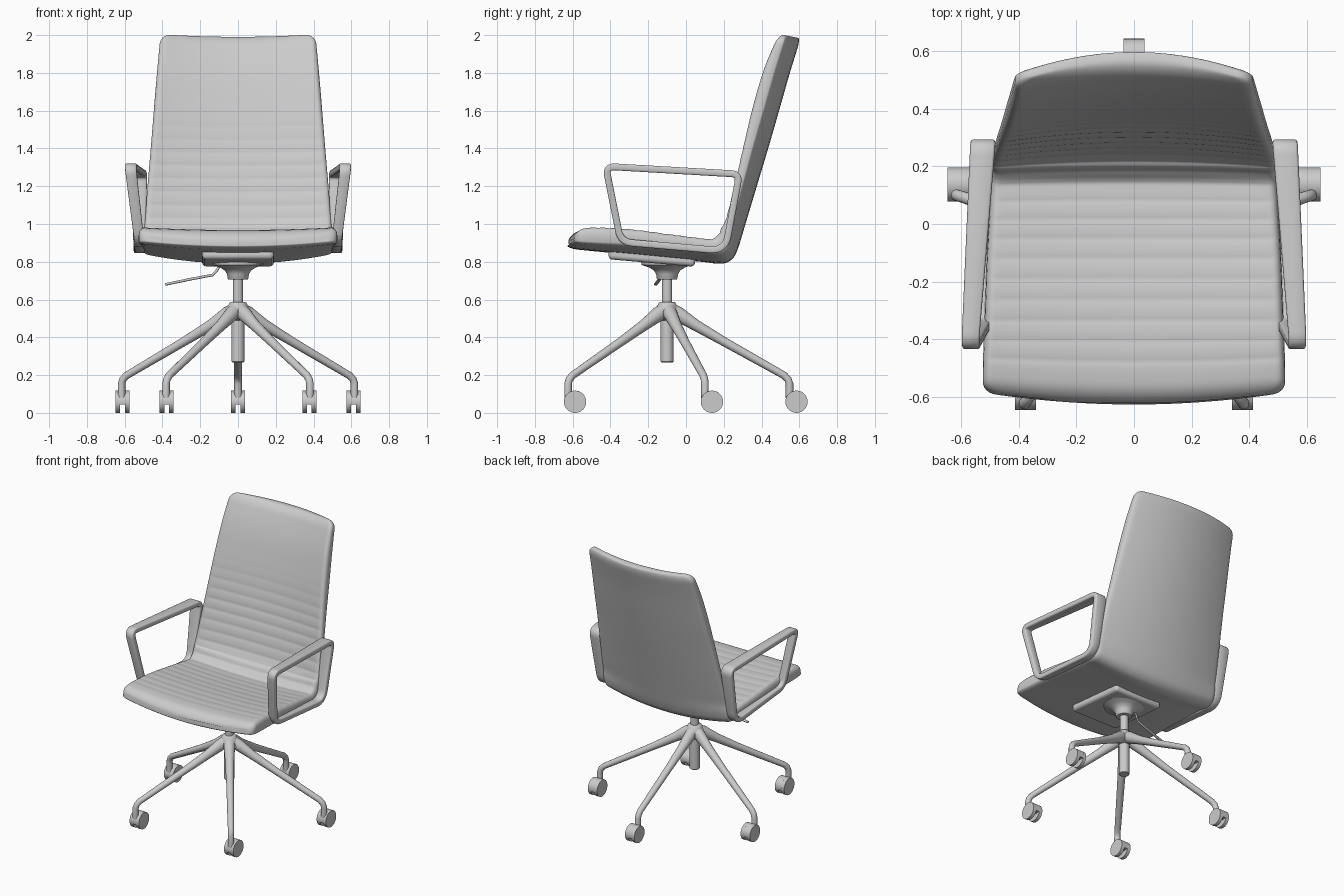
import bpy, bmesh, math
from mathutils import Vector, Matrix

if "Cube" in bpy.data.objects:
    bpy.data.objects.remove(bpy.data.objects["Cube"])

CY = -0.1  # y of the central column


def make(name, verts, faces, angle=40):
    bm = bmesh.new()
    vs = [bm.verts.new(v) for v in verts]
    for f in faces:
        bm.faces.new([vs[i] for i in f])
    bmesh.ops.recalc_face_normals(bm, faces=bm.faces)
    me = bpy.data.meshes.new(name)
    bm.to_mesh(me)
    bm.free()
    ob = bpy.data.objects.new(name, me)
    bpy.context.collection.objects.link(ob)
    bpy.ops.object.select_all(action='DESELECT')
    ob.select_set(True)
    bpy.context.view_layer.objects.active = ob
    bpy.ops.object.shade_smooth_by_angle(angle=math.radians(angle))
    return ob


def skin(name, rings, closed=False, angle=40):
    """Join equal-length rings of points into one solid."""
    n, m = len(rings[0]), len(rings)
    faces = []
    for i in range(m if closed else m - 1):
        a, b = i * n, ((i + 1) % m) * n
        faces += [(a + j, a + (j + 1) % n, b + (j + 1) % n, b + j) for j in range(n)]
    if not closed:
        faces += [tuple(range(n)), tuple(range((m - 1) * n, m * n))]
    return make(name, [p for r in rings for p in r], faces, angle)


def sweep(name, path, sizes, side, section, closed=False):
    """Sweep a section along a path; sizes = (side, normal) half sizes."""
    path, side, m = [Vector(p) for p in path], Vector(side), len(path)
    rings = []
    for i, p in enumerate(path):
        nxt = path[(i + 1) % m] if closed else path[min(i + 1, m - 1)]
        t = (nxt - path[i - 1 if closed else max(i - 1, 0)]).normalized()
        nor = t.cross(side).normalized()
        a, b = sizes[i]
        rings.append([p + side * (a * x) + nor * (b * y) for x, y in section])
    return skin(name, rings, closed)


def lathe(name, profile, centre, axis='Z', n=32):
    rot = Matrix.Rotation(math.pi / 2, 3, 'Y') if axis == 'X' else Matrix.Identity(3)
    c = Vector(centre)
    rings = [[c + rot @ Vector((r * math.cos(k * math.tau / n), r * math.sin(k * math.tau / n), z))
              for k in range(n)] for r, z in profile]
    return skin(name, rings)


def round_end(d, r, low):
    return 1 if d >= r else low + (1 - low) * math.sqrt(max(0, 1 - (1 - d / r) ** 2))


CIRCLE = [(math.cos(k * math.tau / 16), math.sin(k * math.tau / 16)) for k in range(16)]
SOFT_BOX = [(1, -.5), (1, .5), (.93, .85), (.8, 1), (-.8, 1), (-.93, .85),
            (-1, .5), (-1, -.5), (-.93, -.85), (-.8, -1), (.8, -1), (.93, -.85)]

# Seat and back: stations of (outer y, z, inner y, z, half width, inner sag, outer sag)
ST = [(-.63, .87, -.615, .955, .525, .015, .03), (-.5, .857, -.5, .968, .525, .015, .035),
      (-.3, .838, -.3, .955, .518, .02, .045), (-.1, .818, -.1, .93, .51, .02, .05),
      (.08, .80, .06, .91, .50, .02, .055), (.19, .79, .14, .905, .497, .02, .055),
      (.245, .815, .175, .93, .497, .015, .055), (.275, .87, .198, .965, .497, .02, .06),
      (.315, 1.0, .237, 1.02, .493, .03, .065), (.375, 1.2, .292, 1.22, .477, .035, .07),
      (.435, 1.4, .342, 1.42, .46, .04, .075), (.493, 1.6, .39, 1.62, .444, .04, .075),
      (.55, 1.8, .45, 1.82, .427, .04, .075), (.607, 1.983, .53, 1.998, .41, .045, .075)]


def spline(t):
    i = min(int(t), len(ST) - 2)
    f = t - i
    p = [ST[min(max(k, 0), len(ST) - 1)] for k in range(i - 1, i + 3)]
    return [.5 * (2 * b + (c - a) * f + (2 * a - 5 * b + 4 * c - d) * f * f
                  + (3 * b - a - 3 * c + d) * f ** 3) for a, b, c, d in zip(*p)]


dense = [spline(k / 40) for k in range((len(ST) - 1) * 40 + 1)]
cum = [0]
for a, b in zip(dense, dense[1:]):
    cum.append(cum[-1] + math.hypot((b[0] + b[2] - a[0] - a[2]) / 2, (b[1] + b[3] - a[1] - a[3]) / 2))
L, PITCH = cum[-1], .072
ends = [0, .001, .004, .009, .017, .028, .042, .058]
ss = ends + [k * PITCH / 8 for k in range(8, int((L - .06) / PITCH * 8))] + [L - e for e in reversed(ends)]
half = [0, .15, .3, .45, .6, .72, .82, .89, .935, .955, .972, .985, .995, 1]
us = [-u for u in reversed(half[1:])] + half
rings, k = [], 0
for s in ss:
    while k < len(cum) - 2 and cum[k + 1] < s:
        k += 1
    f = (s - cum[k]) / (cum[k + 1] - cum[k])
    oy, oz, iy, iz, w, si, so = [a + (b - a) * f for a, b in zip(dense[k], dense[k + 1])]
    o, i = Vector((0, oy, oz)), Vector((0, iy, iz))
    n = (i - o).normalized()
    e = max(0, min(s, L - s))
    ve = round_end(e, .06, .3)
    width = w - .05 * (1 - round_end(e, .05, 0))
    bow = .03 * max(0, 1 - s / .25)          # front edge bows forward in the middle
    fade = min(1, max(0, (s - .1) / .05)) * min(1, max(0, (1.62 - iz) / .3))
    groove = .0035 * fade * (1 - abs(math.sin(math.pi * s / PITCH)) ** .7)
    top, bot = [], []
    for u in us:
        v = ve * round_end((1 - abs(u)) * w, .03, .4)
        ti = i + n * (si * u * u - groove * min(1, (1 - abs(u)) * 12))
        to = o + n * (so * u * u)
        piv = to.lerp(ti, .25)
        off = Vector((u * width, bow * u * u, 0))
        top.append(piv.lerp(ti, v) + off)
        bot.append(piv.lerp(to, v) + off)
    rings.append(top + bot[::-1])
skin("seat_and_back", rings, angle=50)

# Armrests: rounded closed loops of flat band (x, y, z, half width, corner radius)
corners = [(.57, -.425, 1.305, .03, .05), (.525, .283, 1.264, .044, .045),
           (.522, .207, .857, .03, .08), (.522, -.345, .905, .026, .06)]
path, sizes = [], []
for c in range(4):
    prev, cur, nxt = [Vector(corners[j % 4][:4]) for j in (c - 1, c, c + 1)]
    r = corners[c][4]
    a = cur + (prev - cur) * (r / (prev - cur).length)
    b = cur + (nxt - cur) * (r / (nxt - cur).length)
    for q in range(9):
        t = q / 8
        p = a * (1 - t) ** 2 + cur * (2 * t * (1 - t)) + b * t * t
        path.append(p[:3])
        sizes.append((p[3], .018))
for sx, label in ((1, "right"), (-1, "left")):
    sweep(label + "_armrest", [(sx * x, y, z) for x, y, z in path], sizes, (1, 0, 0), SOFT_BOX, True)

# Mechanism under the seat
bpy.ops.mesh.primitive_cube_add(size=1, location=(0, -.18, .826), rotation=(-.087, 0, 0))
plate = bpy.context.object
plate.name = "seat_plate"
plate.scale = (.38, .46, .065)
bpy.ops.object.transform_apply(location=False, rotation=False, scale=True)
bev = plate.modifiers.new("bevel", 'BEVEL')
bev.width, bev.segments = .022, 4
bpy.ops.object.shade_smooth_by_angle(angle=math.radians(40))
lathe("mechanism_flare", [(.05, .705), (.055, .712), (.058, .735), (.07, .754),
                          (.095, .77), (.135, .783), (.14, .815)], (0, CY, 0))
lever = [(-.09, -.1, .79), (-.115, -.11, .75), (-.135, -.12, .73), (-.25, -.14, .708), (-.385, -.16, .68)]
sweep("height_lever", lever, [(.007, .007)] * 3 + [(.01, .007)] * 2, (0, 1, 0), CIRCLE)

# Column and hub
lathe("gas_rod", [(.027, .55), (.027, .72)], (0, CY, 0))
lathe("lower_column", [(.03, .268), (.034, .272), (.034, .52)], (0, CY, 0))
lathe("base_hub", [(.035, .49), (.055, .505), (.066, .53), (.056, .56), (.044, .583), (.038, .588)], (0, CY, 0))

# Five legs with twin-wheel casters
prof = [(0, .545, .042, .044), (.06, .522, .037, .04), (.15, .465, .03, .03), (.3, .378, .025, .024),
        (.59, .215, .021, .02), (.62, .198, .02, .02), (.64, .178, .02, .02), (.648, .155, .02, .02),
        (.648, .08, .02, .02)]
for n in range(5):
    a = math.pi / 2 + n * math.tau / 5
    dx, dy = math.cos(a), math.sin(a)
    sweep(f"base_leg_{n + 1}", [(r * dx, CY + r * dy, z) for r, z, _, _ in prof],
          [p[2:] for p in prof], (-dy, dx, 0), CIRCLE)
    c = (.642 * dx, CY + .648 * dy + .037, .059)
    for sx in (-1, 1):
        w0, w1 = sorted((sx * .013, sx * .037))
        lathe(f"caster_wheel_{n + 1}_{'right' if sx > 0 else 'left'}",
              [(.059, w0), (.059, w1)], c, 'X')
    # fender filling the upper part between the wheels
    arc = [math.radians(-15 + 210 * q / 20) for q in range(21)]
    skin(f"caster_fender_{n + 1}", [[(c[0] + x, c[1] + .059 * math.cos(t), c[2] + .059 * math.sin(t))
                                     for t in arc] for x in (-.014, .014)])
